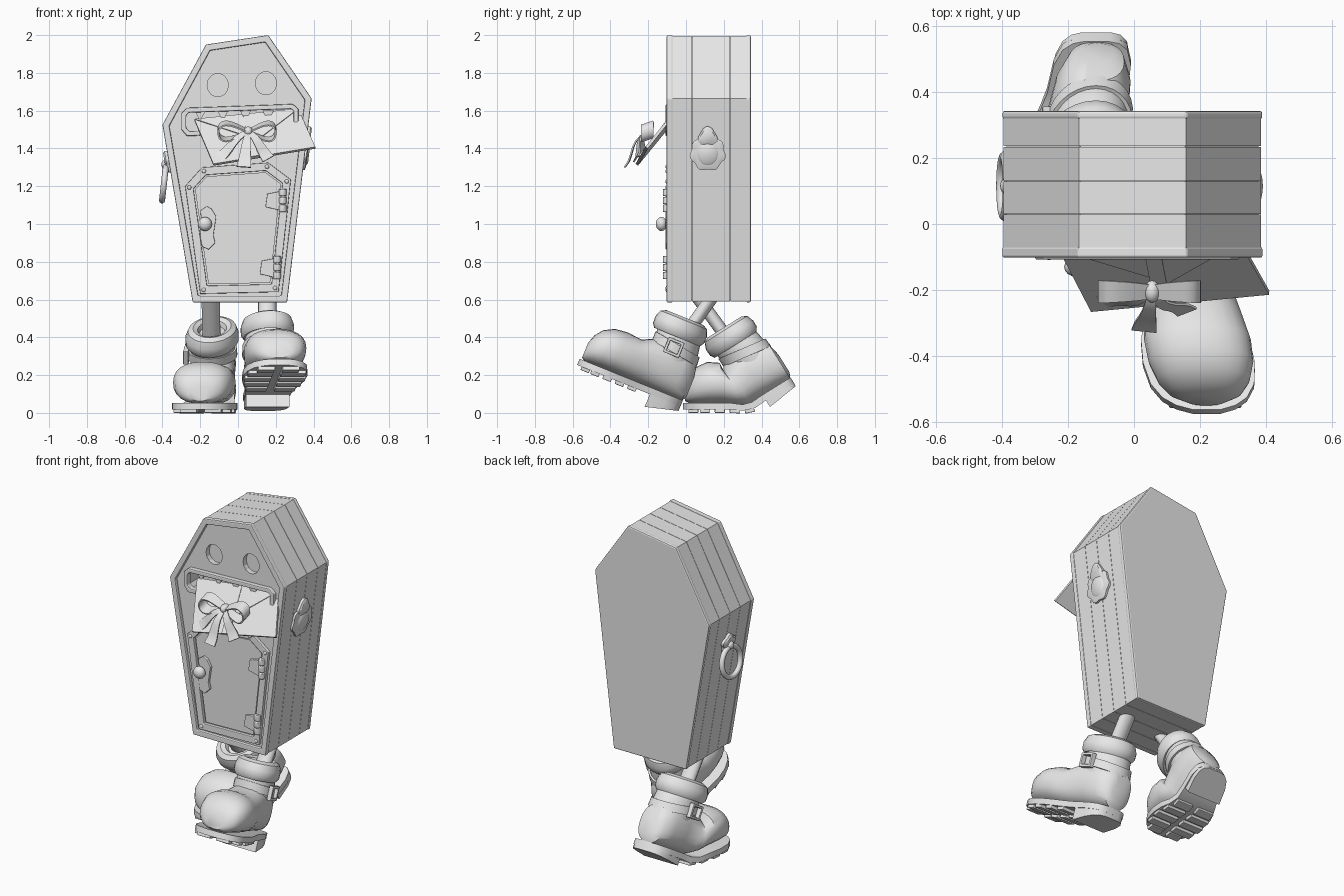
import bpy, bmesh, math
from mathutils import Vector

if "Cube" in bpy.data.objects:
    bpy.data.objects.remove(bpy.data.objects["Cube"])
GREY = bpy.data.materials.new("light_grey")
GREY.diffuse_color = (0.8, 0.8, 0.8, 1)
GREY.use_nodes = True
GREY.node_tree.nodes["Principled BSDF"].inputs["Base Color"].default_value = GREY.diffuse_color

def finish(name, bm, smooth=False, bevel=0):
    bmesh.ops.recalc_face_normals(bm, faces=bm.faces[:])
    me = bpy.data.meshes.new(name)
    bm.to_mesh(me)
    bm.free()
    ob = bpy.data.objects.new(name, me)
    bpy.context.collection.objects.link(ob)
    me.materials.append(GREY)
    if bevel:
        m = ob.modifiers.new("bevel", "BEVEL")
        m.width, m.segments, m.limit_method = bevel, 2, "ANGLE"
    if smooth:
        bpy.ops.object.select_all(action="DESELECT")
        ob.select_set(True)
        bpy.context.view_layer.objects.active = ob
        bpy.ops.object.shade_smooth_by_angle(angle=math.radians(42))
    return ob

def loft(name, rings, smooth=True, closed=False, bevel=0):
    """Skin a list of equal rings of 3D points."""
    bm = bmesh.new()
    vs = [[bm.verts.new(p) for p in r] for r in rings]
    n = len(vs[0])
    for i in range(len(vs) if closed else len(vs) - 1):
        a, b = vs[i], vs[(i + 1) % len(vs)]
        for j in range(n):
            bm.faces.new((a[j], a[(j + 1) % n], b[(j + 1) % n], b[j]))
    if not closed:
        bm.faces.new(vs[0])
        bm.faces.new(vs[-1])
    return finish(name, bm, smooth, bevel)

def prism(name, pts, y0, y1, bevel=0):
    return loft(name, [[(x, y, z) for x, z in pts] for y in (y0, y1)], False, bevel=bevel)

def inset(pts, d):
    """Offset a convex outline inwards."""
    c = sum((Vector(p) for p in pts), Vector((0, 0))) / len(pts)
    lines = []
    for i, p in enumerate(pts):
        p, q = Vector(p), Vector(pts[(i + 1) % len(pts)])
        t = (q - p).normalized()
        n = Vector((-t.y, t.x))
        lines.append((p + (n if n.dot(c - p) > 0 else -n) * d, t))
    return [tuple(lines[i - 1][0] + lines[i - 1][1] * ((q - lines[i - 1][0]).cross(u) / lines[i - 1][1].cross(u)))
            for i, (q, u) in enumerate(lines)]

def frame(name, pts, width, y0, y1, bevel=0.004):
    rings = [[(x, y, z) for x, z in o] for o, y in
             ((pts, y1), (pts, y0), (inset(pts, width), y0), (inset(pts, width), y1))]
    return loft(name, rings, False, True, bevel)

def ball(name, loc, scale):
    bm = bmesh.new()
    bmesh.ops.create_uvsphere(bm, u_segments=16, v_segments=10, radius=1)
    for v in bm.verts:
        v.co = Vector([a * b for a, b in zip(v.co, scale)]) + Vector(loc)
    return finish(name, bm, True)

def circle(cx, cz, rx, rz, n):
    return [(cx + rx * math.cos(2 * math.pi * i / n), cz + rz * math.sin(2 * math.pi * i / n)) for i in range(n)]

# Coffin body, side planks, rim and back
OUT = [(0.16, 2.0), (-0.17, 1.95), (-0.40, 1.525), (-0.24, 0.585), (0.26, 0.585), (0.39, 1.665)]
SIDE, CORE = inset(OUT, 0.004), inset(OUT, 0.012)
body = prism("coffin_body", CORE, -0.082, 0.32)
for i in range(6):
    j, cuts = (i + 1) % 6, [-0.085, 0.03, 0.13, 0.235, 0.325]
    for k in range(4):
        prism(f"side_plank_{i}_{k}", [SIDE[i], SIDE[j], CORE[j], CORE[i]], cuts[k] + 0.001, cuts[k + 1] - 0.001)
frame("front_rim", OUT, 0.035, -0.102, -0.07, 0.006)
prism("back_board", OUT, 0.318, 0.343, 0.008)

# Eye and mouth openings
MOUTH = [(-0.27, 1.615), (-0.30, 1.585), (-0.30, 1.50), (-0.27, 1.465), (0.29, 1.49), (0.32, 1.52), (0.32, 1.61), (0.29, 1.635)]
cutters = [prism("eye_cutter", circle(x, z, 0.056, 0.062, 14), -0.2, -0.05) for x, z in ((-0.107, 1.735), (0.148, 1.745))]
cutters.append(prism("mouth_cutter", inset(MOUTH, 0.02), -0.2, 0.02))
for c in cutters:
    c.hide_render = True
    c.hide_set(True)
    m = body.modifiers.new("cut", "BOOLEAN")
    m.object, m.operation, m.solver = c, "DIFFERENCE", "EXACT"
frame("mouth_rim", MOUTH, 0.026, -0.108, -0.07, 0.006)
for x in (-0.2, -0.08, 0.04, 0.16):
    prism("tooth", [(x - 0.03, 1.60), (x + 0.03, 1.603), (x, 1.545)], -0.08, -0.062)

# Door with frame, rivets, hinges and knob
DOOR = [(-0.28, 1.20), (-0.19, 1.30), (0.16, 1.325), (0.28, 1.235), (0.215, 0.64), (-0.20, 0.63)]
frame("door_frame", DOOR, 0.042, -0.102, -0.08)
prism("door_board", inset(DOOR, 0.05), -0.092, -0.08)
for x, z in inset(DOOR, 0.021):
    ball("rivet", (x, -0.102, z), (0.011, 0.007, 0.011))
for x, z in ((0.20, 1.125), (0.17, 0.77)):
    prism("hinge_plate", [(x - 0.055, z - 0.035), (x + 0.03, z - 0.055), (x + 0.03, z + 0.05), (x - 0.045, z + 0.035)], -0.108, -0.085, 0.003)
    for k in (-1, 0, 1):
        loft("hinge_knuckle", [[(px, py, z + k * 0.042 + e) for px, py in circle(x + 0.037, -0.103, 0.02, 0.02, 12)]
                               for e in (-0.019, 0.019)], bevel=0.004)
prism("knob_plate", [(-0.19, 0.88), (-0.155, 0.865), (-0.12, 0.90), (-0.13, 0.94), (-0.115, 1.04), (-0.14, 1.08),
                     (-0.165, 1.095), (-0.20, 1.07), (-0.195, 1.03), (-0.20, 0.93)], -0.108, -0.085, 0.003)
prism("knob_stem", circle(-0.175, 1.0, 0.018, 0.018, 12), -0.13, -0.09)
ball("door_knob", (-0.175, -0.13, 1.0), (0.037, 0.03, 0.037))

# Side ornaments, placed on a slanted wall
def on_wall(sx, base, top, y, z, out):
    return (base[0] + (top[0] - base[0]) * (z - base[1]) / (top[1] - base[1]) + sx * out, y, z)

def relief(name, sx, base, top, pts, thick):
    zc = sum(p[1] for p in pts) / len(pts)
    loft(name, [[on_wall(sx, base, top, 0.115 + (a - 0.115) * k, zc + (z - zc) * k, o) for a, z in pts]
                for k, o in ((1, -0.012), (1, thick * 0.6), (0.8, thick))])

def scallop(z, r, amp, n):
    return [(0.115 + r * (1 + amp * math.cos(n * a)) * math.sin(a), z + r * (1 + amp * math.cos(n * a)) * math.cos(a))
            for a in (2 * math.pi * i / 48 for i in range(48))]

RB, RT, LB, LT = OUT[4], OUT[5], OUT[3], OUT[2]
relief("right_ornament", 1, RB, RT, scallop(1.375, 0.092, 0.06, 7), 0.014)
relief("right_ornament_boss", 1, RB, RT, circle(0.115, 1.37, 0.055, 0.06, 24), 0.022)
relief("right_ornament_crest", 1, RB, RT, scallop(1.46, 0.05, 0.12, 3), 0.02)
relief("left_ring_mount", -1, LB, LT, scallop(1.325, 0.055, 0.12, 5), 0.022)
ball("left_ring_knob", on_wall(-1, LB, LT, 0.115, 1.315, 0.022), (0.02, 0.025, 0.025))
loft("left_ring_handle", [[(-0.392 + 0.016 * math.cos(b) + 0.01 * math.cos(a), 0.115 + (0.09 + 0.016 * math.sin(b)) * math.sin(a),
                            1.215 + (0.09 + 0.016 * math.sin(b)) * math.cos(a)) for b in (math.pi * k / 5 for k in range(10))]
                          for a in (math.pi * i / 18 for i in range(36))], True, True)

# Envelope held in the mouth
TL, TR, BR, BL = (Vector(p) for p in ((-0.23, -0.07, 1.55), (0.32, -0.05, 1.605), (0.41, -0.21, 1.405), (-0.13, -0.262, 1.315)))
N = Vector((-0.04, -0.79, 0.61))

def sheet(name, pts, lo, hi):
    loft(name, [[p + N * o for p in pts] for o in (lo, hi)], False)

sheet("envelope", [TL, TR, BR, BL], -0.010, 0.006)
sheet("envelope_flap", [TL, TR, (TL + TR + BR + BL) / 4 + (BL - TL) * 0.12], 0.004, 0.011)
sheet("ribbon_band", [TL.lerp(TR, 0.47), TL.lerp(TR, 0.56), BL.lerp(BR, 0.45), BL.lerp(BR, 0.36)], 0.006, 0.014)

# Bow with two loops and tails
def ribbon(name, path, wide, closed=False):
    """Thin strip along a path; wide gives the half-width vector per point."""
    rings = []
    for i, p in enumerate(path):
        q = path[(i + 1) % len(path)] if closed else path[min(i + 1, len(path) - 1)]
        r = path[i - 1] if closed else path[max(i - 1, 0)]
        w = wide(i / (len(path) - 1))
        n = (q - r).cross(w).normalized() * 0.004
        rings.append([p + w + n, p - w + n, p - w - n, p + w - n])
    loft(name, rings, True, closed)

KNOT = Vector((0.055, -0.205, 1.49))
for s, length in ((-1, 0.16), (1, 0.145)):
    path = [KNOT + Vector((s * length * (1 - math.cos(a)) / 2, 0, 0.036 * math.sin(a) * (1 - math.cos(a)) / 1.3 + 0.008 * math.sin(a)))
            for a in (2 * math.pi * i / 24 for i in range(24))]
    ribbon("bow_loop", path, lambda t: Vector((0, 0.034, 0.012)) * (0.5 + 0.5 * math.sin(math.pi * min(1, t))), True)
for end, w in (((0.03, -0.337, 1.312), 0.038), ((0.16, -0.28, 1.355), 0.035), ((-0.10, -0.25, 1.36), 0.032)):
    e = Vector(end)
    path = [KNOT.lerp(e, t / 6) + N * 0.018 * math.sin(t / 6 * math.pi * 1.6) for t in range(7)]
    ribbon("bow_tail", path, lambda t: (e - KNOT).cross(N).normalized() * (0.012 + (w - 0.012) * t))
ball("bow_knot", KNOT, (0.024, 0.034, 0.026))

# Boots: local x sideways, s from heel to toe, h upwards
def front_place(x, s, h):
    c, d = math.cos(math.radians(22)), math.sin(math.radians(22))
    return (0.155 + x + (s - 0.19) * 0.15, 0.003 - c * s + d * h, 0.02 + d * s + c * h)

def back_place(x, s, h):
    c, d = math.cos(math.radians(32)), math.sin(math.radians(32))
    u, w = s - 0.30, min(1, max(0, (s - 0.3 * h - 0.22) / 0.18))
    w = w * w * (3 - 2 * w)
    y = (0.347 - c * u - d * h) * (1 - w) + (0.347 - 1.12 * u) * w
    z = (-d * u + c * h) * (1 - w) + h * w
    return (-0.137 - x - (s - 0.19) * 0.15, y, z + 0.018)

FOOT = [(0.025, 0.05, 0.06, 0.17), (0.04, 0.085, 0.03, 0.25), (0.1, 0.113, 0.03, 0.29), (0.2, 0.122, 0.03, 0.31), (0.3, 0.133, 0.03, 0.28),
        (0.36, 0.148, 0.03, 0.252), (0.44, 0.162, 0.03, 0.26), (0.51, 0.159, 0.03, 0.252), (0.565, 0.14, 0.03, 0.222), (0.598, 0.11, 0.035, 0.18), (0.615, 0.06, 0.045, 0.13)]
SOLE = [(0.035, 0.04), (0.042, 0.07), (0.065, 0.098), (0.12, 0.117), (0.22, 0.122), (0.28, 0.132), (0.34, 0.15), (0.40, 0.165),
        (0.47, 0.17), (0.54, 0.157), (0.585, 0.128), (0.61, 0.09), (0.625, 0.04)]

def boot(side, place, slope, leg_top, leg_foot):
    def block(name, x0, x1, s0, s1, h0, h1):
        loft(f"{side}_{name}", [[place(x, s, h) for x, h in ((x0, h0), (x1, h0), (x1, h1), (x0, h1))] for s in (s0, s1)], False, bevel=0.004)

    def tube(name, profile, n=28):
        loft(f"{side}_{name}", [[place(r * 0.95 * math.cos(a), c + r * math.sin(a), h + t * math.sin(a))
                                 for a in (2 * math.pi * i / n for i in range(n))] for r, c, h, t in profile])

    def power(v):
        return math.copysign(abs(v) ** 0.85, v)

    loft(f"{side}_boot_foot", [[place(w * power(math.cos(a)), s, (lo + hi) / 2 + (hi - lo) / 2 * power(math.sin(a)))
                                for a in (2 * math.pi * i / 24 for i in range(24))] for s, w, lo, hi in FOOT])
    loft(f"{side}_boot_sole", [[place(x, s, h) for x, h in ((-w, 0), (w, 0), (w, 0.035), (-w, 0.035))] for s, w in SOLE])
    loft(f"{side}_boot_heel", [[place(x, s, h) for x, h in ((-w, -0.015 - slope * s), (w, -0.015 - slope * s), (w, 0.01), (-w, 0.01))]
                               for s, w in ((0.036, 0.045), (0.045, 0.075), (0.07, 0.098), (0.12, 0.112), (0.21, 0.115))])
    tube("boot_shaft", [(0.112, 0.16, 0.15, 0), (0.124, 0.169, 0.25, 0), (0.122, 0.18, 0.33, 0), (0.11, 0.19, 0.39, 0)])
    tube("boot_cuff", [(0.09, 0.19, 0.35, 0), (0.13, 0.19, 0.335, 0), (0.146, 0.19, 0.357, 0), (0.147, 0.19, 0.395, 0),
                       (0.133, 0.19, 0.432, 0), (0.105, 0.19, 0.446, 0), (0.08, 0.19, 0.435, 0), (0.07, 0.19, 0.41, 0)])
    tube("boot_strap", [(0.12, 0.17, 0.25, 0.02), (0.136, 0.17, 0.25, 0.02), (0.134, 0.173, 0.30, 0.02), (0.12, 0.173, 0.30, 0.02)])
    # Buckle on the outer side
    for s0, s1, h0, h1 in ((0.14, 0.23, 0.305, 0.32), (0.14, 0.23, 0.235, 0.25), (0.14, 0.155, 0.235, 0.32), (0.215, 0.23, 0.235, 0.32)):
        block("buckle_bar", 0.12, 0.148, s0, s1, h0, h1)
    # Tread lugs
    for s, w in ((0.31, 0.13), (0.38, 0.15), (0.45, 0.162), (0.52, 0.152), (0.575, 0.11)):
        for m in (-1, 1):
            block("tread_lug", m * 0.02, m * w, s - 0.024, s + 0.024, -0.018, 0.01)
    # Leg post
    loft(f"{side}_leg", [[Vector(p) + Vector((0.048 * math.cos(t), 0.042 * math.sin(t), 0)) for t in (math.pi * i / 6 for i in range(12))]
                         for p in (leg_top, leg_foot)])

boot("right", front_place, 0.27, (0.155, 0.13, 0.60), (0.155, -0.02, 0.39))
boot("left", back_place, 0.12, (-0.145, 0.07, 0.60), (-0.14, 0.23, 0.38))
